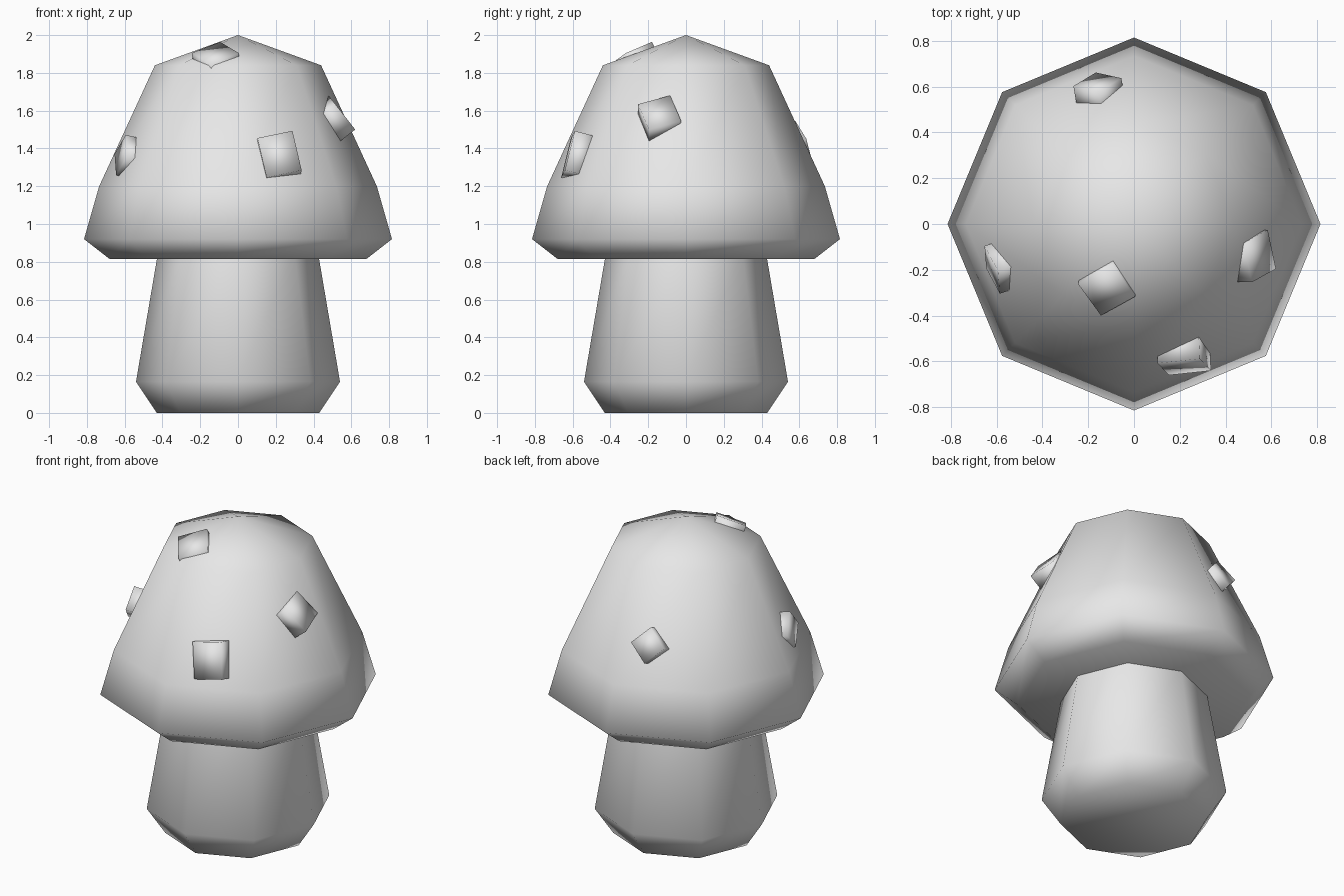
import bpy, bmesh
from math import cos, sin, pi, radians
from mathutils import Matrix, Vector

if "Cube" in bpy.data.objects:
    bpy.data.objects.remove(bpy.data.objects["Cube"])

grey = bpy.data.materials.new("light_grey")
grey.use_nodes = True
grey.diffuse_color = (0.8, 0.8, 0.8, 1)
for node in grey.node_tree.nodes:
    if node.type == "BSDF_PRINCIPLED":
        node.inputs["Base Color"].default_value = grey.diffuse_color

SIDES = 8


def finish(name, bm):
    """Turn a bmesh into a smooth shaded grey object."""
    bmesh.ops.recalc_face_normals(bm, faces=bm.faces[:])
    for face in bm.faces:
        face.smooth = True
    mesh = bpy.data.meshes.new(name)
    bm.to_mesh(mesh)
    bm.free()
    mesh.materials.append(grey)
    obj = bpy.data.objects.new(name, mesh)
    bpy.context.collection.objects.link(obj)
    return obj


def lathe(name, profile, apex=None):
    """Eight-sided solid of rings (radius, height), closed below."""
    bm = bmesh.new()
    rings = []
    for radius, z in profile:
        ring = []
        for i in range(SIDES):
            a = 2 * pi * i / SIDES
            ring.append(bm.verts.new((radius * cos(a), radius * sin(a), z)))
        rings.append(ring)
    bm.faces.new(rings[0][::-1])
    for low, high in zip(rings, rings[1:]):
        for i in range(SIDES):
            j = (i + 1) % SIDES
            bm.faces.new((low[i], low[j], high[j], high[i]))
    if apex:
        tip = bm.verts.new((0, 0, apex))
        top = rings[-1]
        for i in range(SIDES):
            bm.faces.new((top[i], top[(i + 1) % SIDES], tip))
    return finish(name, bm)


def wart(name, centre, normal, width, height, depth, roll):
    """Tilted block whose outer face is centred on the given point."""
    bm = bmesh.new()
    bmesh.ops.create_cube(bm, size=1)
    turn = Vector(normal).to_track_quat("Z", "Y").to_matrix().to_4x4()
    place = (Matrix.Translation(centre) @ turn
             @ Matrix.Rotation(radians(roll), 4, "Z")
             @ Matrix.Diagonal((width, height, depth, 1))
             @ Matrix.Translation((0, 0, -0.5)))
    bmesh.ops.transform(bm, matrix=place, verts=bm.verts[:])
    return finish(name, bm)


# Stem, its open top hidden inside the cap
lathe("stem", [(0.43, 0), (0.54, 0.165), (0.425, 0.84)])

# Cap with a bevelled rim and a shallow pointed top
lathe("cap", [(0.68, 0.815), (0.815, 0.92), (0.735, 1.2), (0.44, 1.84)], apex=2)

# Angular warts half sunk into the cap
wart("top_wart", (-0.12, -0.29, 1.905), (-0.1, -0.45, 0.88), 0.18, 0.18, 0.1, 45)
wart("front_wart", (0.22, -0.625, 1.37), (0.05, -0.95, 0.25), 0.19, 0.22, 0.12, 12)
wart("left_wart", (0.55, -0.14, 1.59), (0.79, 0, 0.62), 0.18, 0.18, 0.12, 19)
wart("right_wart", (-0.62, -0.2, 1.365), (-0.9, -0.3, 0.2), 0.16, 0.15, 0.12, 40)
wart("back_wart", (-0.16, 0.62, 1.45), (-0.15, 0.9, 0.4), 0.15, 0.15, 0.12, 45)
